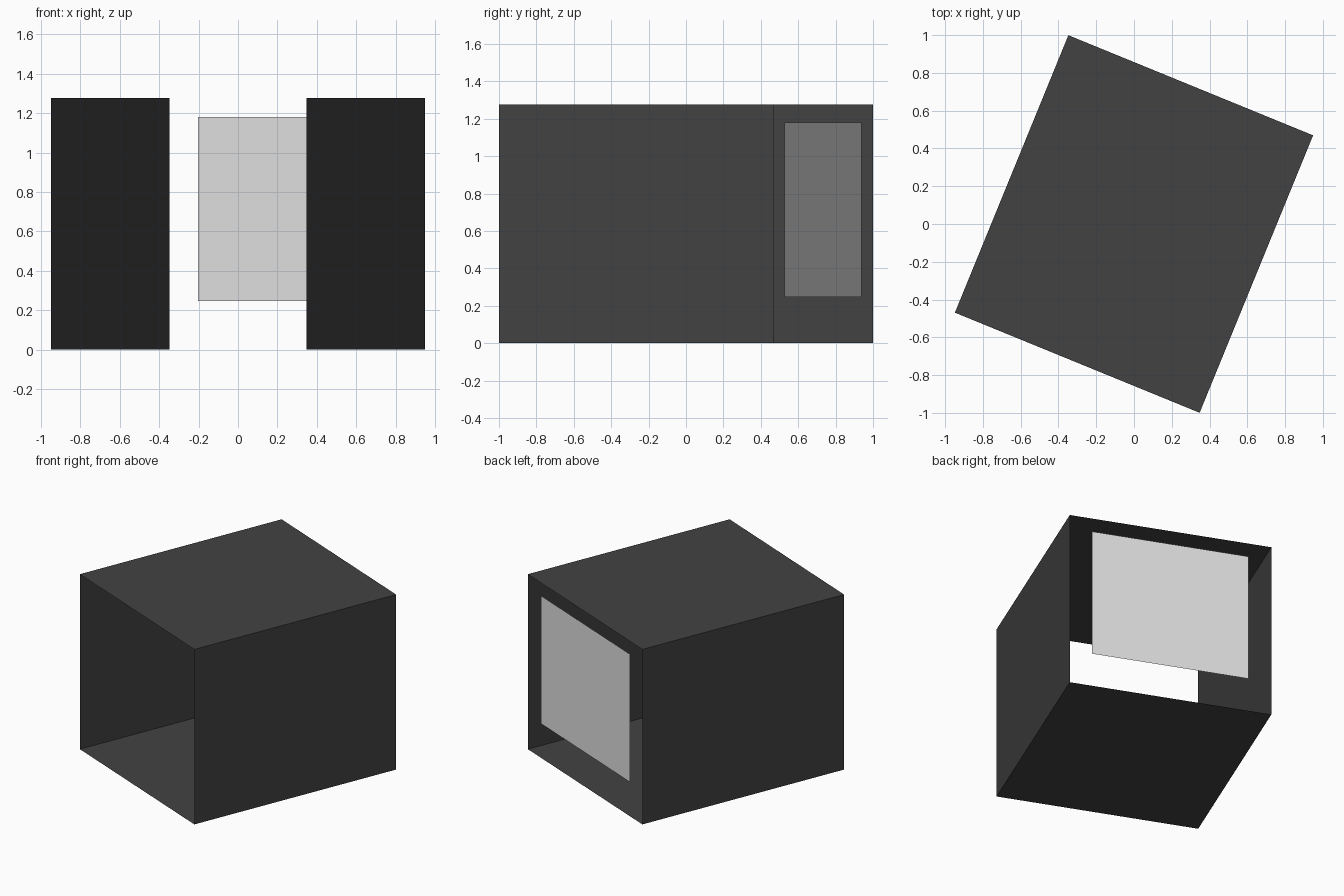
import bpy, bmesh, math
from mathutils import Matrix

if "Cube" in bpy.data.objects:
    bpy.data.objects.remove(bpy.data.objects["Cube"])

W, D, H = 1.40, 1.587, 1.277        # width, depth, height of the shell
TURN = Matrix.Rotation(math.radians(-22.25), 4, 'Z')


def material(name, value):
    m = bpy.data.materials.new(name)
    m.diffuse_color = (value, value, value, 1.0)
    m.use_nodes = True
    m.node_tree.nodes["Principled BSDF"].inputs["Base Color"].default_value = m.diffuse_color
    return m


def add_object(name, bm, mat):
    bm.transform(TURN)
    mesh = bpy.data.meshes.new(name)
    bm.to_mesh(mesh)
    bm.free()
    mesh.materials.append(mat)
    obj = bpy.data.objects.new(name, mesh)
    bpy.context.collection.objects.link(obj)
    return obj


dark = material("dark grey", 0.0545)
light = material("light grey", 0.737)

# Thin box shell, open at the front and back
bm = bmesh.new()
bmesh.ops.create_cube(bm, size=1.0, matrix=Matrix.Translation((0, 0, H / 2))
                      @ Matrix.Diagonal((W, D, H, 1)))
bm.normal_update()
ends = [f for f in bm.faces if abs(f.normal.y) > 0.9]
bmesh.ops.delete(bm, geom=ends, context='FACES')
add_object("box_shell", bm, dark)

# Flat panel hanging in the back opening
PW, Z0, Z1 = 1.086, 0.247, 1.18
bm = bmesh.new()
bmesh.ops.create_grid(bm, x_segments=1, y_segments=1, size=0.5,
                      matrix=Matrix.Translation((0, D / 2 - 0.003, (Z0 + Z1) / 2))
                      @ Matrix.Rotation(math.radians(-90), 4, 'X')
                      @ Matrix.Diagonal((PW, Z1 - Z0, 1, 1)))
add_object("back_panel", bm, light)
